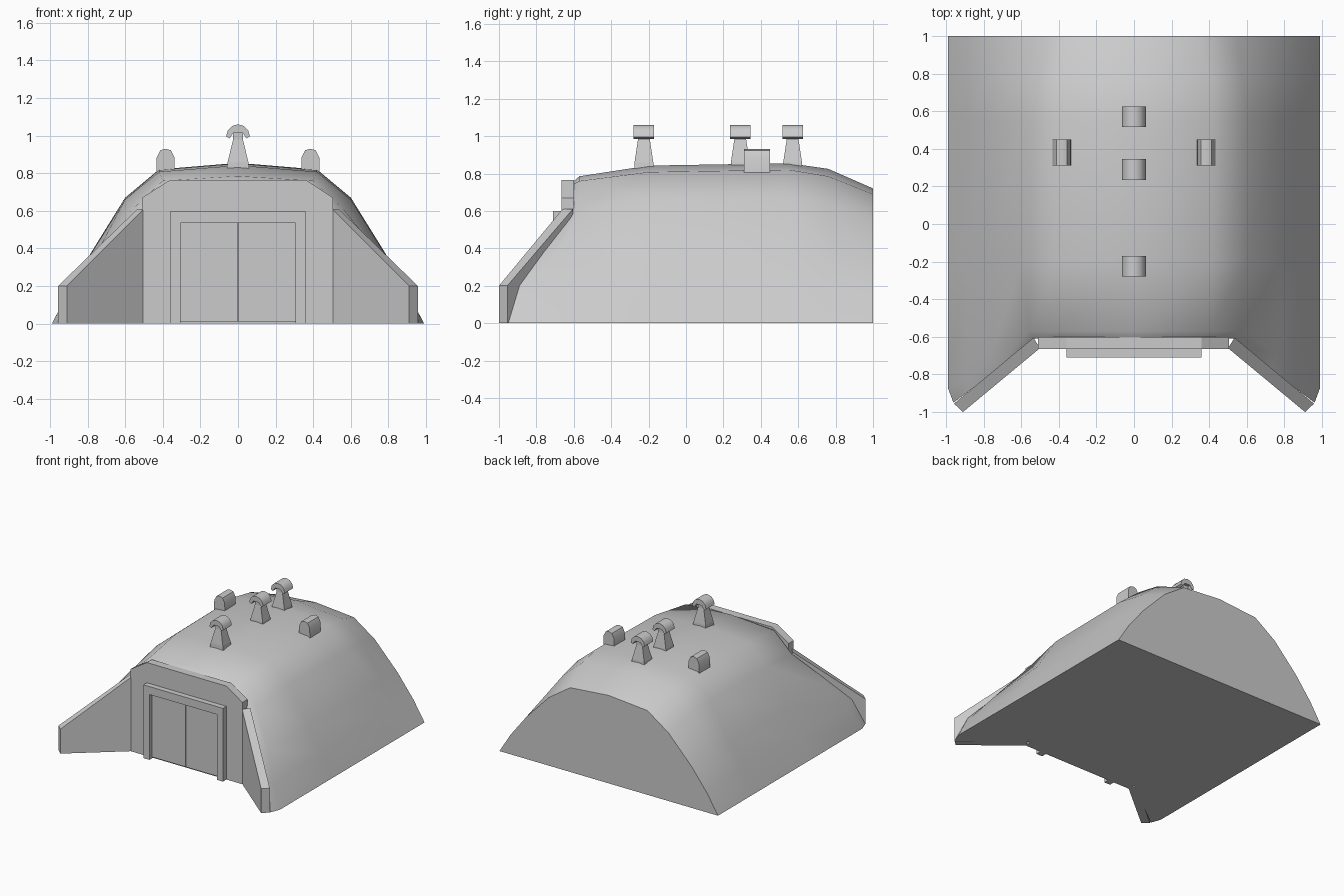
import bpy, bmesh, math

if "Cube" in bpy.data.objects:
    bpy.data.objects.remove(bpy.data.objects["Cube"])


def make(name, verts, faces, smooth=None):
    me = bpy.data.meshes.new(name)
    me.from_pydata(verts, [], faces)
    bm = bmesh.new()
    bm.from_mesh(me)
    bmesh.ops.recalc_face_normals(bm, faces=bm.faces)
    bm.to_mesh(me)
    bm.free()
    ob = bpy.data.objects.new(name, me)
    bpy.context.collection.objects.link(ob)
    if smooth:
        bpy.ops.object.select_all(action='DESELECT')
        bpy.context.view_layer.objects.active = ob
        ob.select_set(True)
        bpy.ops.object.shade_smooth_by_angle(angle=math.radians(smooth))
    return ob


def loft(name, rings, smooth=None):
    """Closed solid through rings of equal length."""
    n = len(rings[0])
    verts = [p for r in rings for p in r]
    faces = [(k*n + i, k*n + (i+1) % n, (k+1)*n + (i+1) % n, (k+1)*n + i)
             for k in range(len(rings)-1) for i in range(n)]
    faces += [tuple(range(n)), tuple(range((len(rings)-1)*n, len(rings)*n))]
    return make(name, verts, faces, smooth)


def prism(name, pts, y0, y1, smooth=None):
    """Front profile (x, z) extruded along y."""
    return loft(name, [[(x, y, z) for x, z in pts] for y in (y0, y1)], smooth)


def box(name, x0, x1, y0, y1, z0, z1):
    return prism(name, [(x0, z0), (x1, z0), (x1, z1), (x0, z1)], y0, y1)


# Earth mound: half sections from ground to crown, back to front
def flat(y, pts):
    return [(x, y, z) for x, z in pts]

mid = [(.99, 0), (.89, .19), (.78, .38), (.6, .67), (.42, .82), (0, .855)]
sections = [
    flat(1, [(.99, 0), (.89, .16), (.75, .34), (.54, .56), (.35, .69), (0, .72)]),
    flat(.76, [(.99, 0), (.89, .18), (.77, .37), (.58, .64), (.41, .785), (0, .825)]),
    flat(.55, mid),
    flat(-.2, [(x, z*.985) for x, z in mid]),
    [(.99, -.87, 0), (.9, -.83, .17), (.76, -.7, .36), (.56, -.57, .61), (.4, -.57, .76), (0, -.57, .785)],
    [(.96, -.95, 0), (.88, -.89, .2), (.73, -.77, .37), (.53, -.61, .58), (.36, -.61, .74), (0, -.61, .75)],
]
rings = [h + [(-x, y, z) for x, y, z in reversed(h[:-1])] for h in sections]
n, m = len(rings[0]), len(rings)
verts = [p for r in rings for p in r]
faces = [(k*n+i, k*n+i+1, k*n+n+i+1, k*n+n+i) for k in range(m-1) for i in range(n-1)]
f = (m-1)*n
a = len(verts)
verts += [(.53, -.61, 0), (-.53, -.61, 0)]
faces += [tuple(range(n)),
          (a, f, f+1, f+2, f+3), (a+1, f+n-1, f+n-2, f+n-3, f+n-4),
          (a, *range(f+3, f+n-3), a+1),
          tuple([k*n for k in range(m)] + [a, a+1] + [k*n+n-1 for k in reversed(range(m))])]
make("earth_mound", verts, faces, 38)

# Portal wall
prism("portal_wall", [(-.51, 0), (-.51, .67), (-.36, .765), (.36, .765), (.505, .67), (.505, 0)], -.665, -.6)

# Door frame and two door leaves
prism("door_frame", [(-.36, 0), (-.36, .6), (.36, .6), (.36, 0),
                     (.305, 0), (.305, .535), (-.305, .535), (-.305, 0)], -.71, -.66)
for s, side in ((-1, "left"), (1, "right")):
    x0, x1 = sorted((s*.003, s*.305))
    box("door_leaf_" + side, x0, x1, -.675, -.66, .01, .535)

    # Sloping wing wall
    near = [(.5, -.66, 0), (.535, -.605, 0), (.535, -.605, .61), (.5, -.66, .61)]
    far = [(.91, -1, 0), (.957, -.955, 0), (.957, -.955, .2), (.91, -1, .2)]
    loft("wing_wall_" + side, [[(s*x, y, z) for x, y, z in r] for r in (near, far)])

    # Low round-topped side vent
    prof = [(-.05, .78), (-.047, .885), (-.028, .922), (0, .93), (.028, .922), (.047, .885), (.05, .78)]
    prism("side_vent_" + side, [(s*.385 + x, z) for x, z in prof], .31, .45, 35)

# Hooded chimneys along the crown
hood = [(.063*math.cos(t), .995 + .065*math.sin(t)) for t in (math.pi*i/6 for i in range(7))]
hood += [(-.045, .985), (-.025, 1.015), (.025, 1.015), (.045, .985)]
for i, y in enumerate((-.225, .29, .57)):
    loft(f"chimney_shaft_{i+1}",
         [[(sx*w, y + sy*d, z) for sx, sy in ((-1, -1), (1, -1), (1, 1), (-1, 1))]
          for w, d, z in ((.06, .052, .82), (.055, .05, .86), (.026, .032, .98), (.026, .032, 1.03))])
    prism(f"chimney_hood_{i+1}", hood, y-.055, y+.055, 35)
